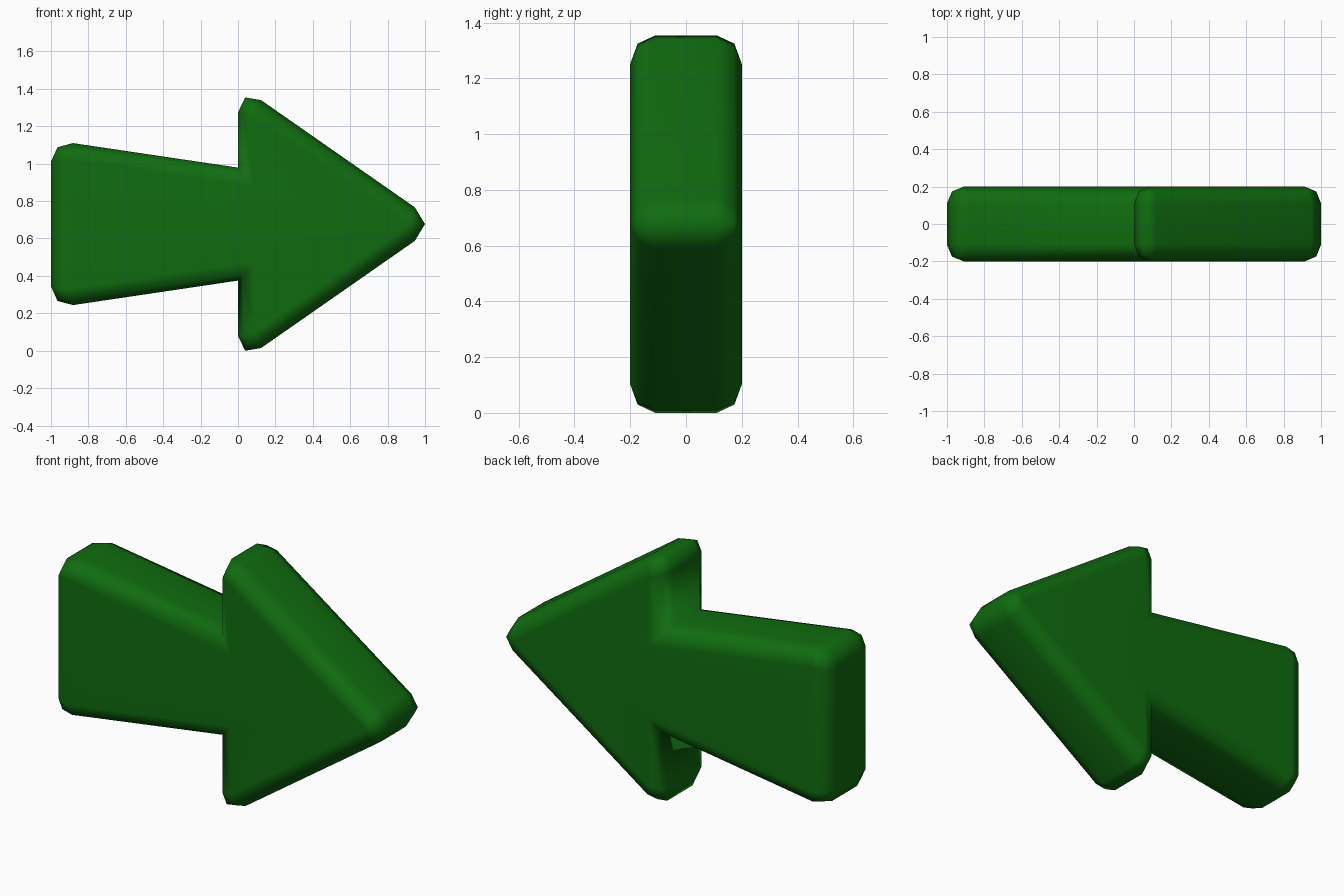
import bpy, bmesh

if "Cube" in bpy.data.objects:
    bpy.data.objects.remove(bpy.data.objects["Cube"])

MID = 0.677      # height of the arrow's axis
HALF, BEV = 0.2, 0.09

# Upper half of the outline: (rounded rim points, matching corner of the flat face)
upper = [
    ([(-1.0, 0.333), (-0.965, 0.411), (-0.882, 0.433)], (-0.91, 0.345)),   # tail corner
    ([(0.0, 0.302)], (0.09, 0.199)),                                       # inner corner
    ([(0.0, 0.597), (0.038, 0.677), (0.123, 0.663)], (0.09, 0.575)),       # barb
]
tip = [([(0.945, 0.09), (1.0, 0.0), (0.945, -0.09)], (0.913, 0.0))]
lower = [([(x, -h) for x, h in reversed(pts)], (c[0], -c[1]))
         for pts, c in reversed(upper)]
corners = upper + tip + lower

bm = bmesh.new()


def make_ring(t, y):
    """Outline pulled a fraction t towards the flat face corners, at depth y."""
    ring = []
    for pts, c in corners:
        shared = bm.verts.new((c[0], y, c[1] + MID)) if t == 1 else None
        for p in pts:
            ring.append(shared or bm.verts.new(
                (p[0] + (c[0] - p[0]) * t, y, p[1] + (c[1] - p[1]) * t + MID)))
    return ring


# Rings from the front face round to the back face
steps = [(1, HALF), (0.293, HALF - BEV * 0.293), (0, HALF - BEV)]
rings = [make_ring(t, -y) for t, y in steps] + [make_ring(t, y) for t, y in reversed(steps)]
for a, b in zip(rings, rings[1:]):
    for i in range(len(a)):
        j = (i + 1) % len(a)
        bm.faces.new(list(dict.fromkeys((a[i], a[j], b[j], b[i]))))
for ring in (rings[0], rings[-1]):
    bm.faces.new(list(dict.fromkeys(ring)))
bmesh.ops.recalc_face_normals(bm, faces=bm.faces[:])

mesh = bpy.data.meshes.new("arrow")
bm.to_mesh(mesh)
bm.free()
arrow = bpy.data.objects.new("arrow", mesh)
bpy.context.collection.objects.link(arrow)

green = bpy.data.materials.new("dark green")
green.diffuse_color = (0.005, 0.15, 0.005, 1)
green.use_nodes = True
green.node_tree.nodes["Principled BSDF"].inputs["Base Color"].default_value = green.diffuse_color
mesh.materials.append(green)

# Soft bevels with flat large faces
mesh.shade_smooth()
arrow.modifiers.new("flat_faces", 'WEIGHTED_NORMAL')
